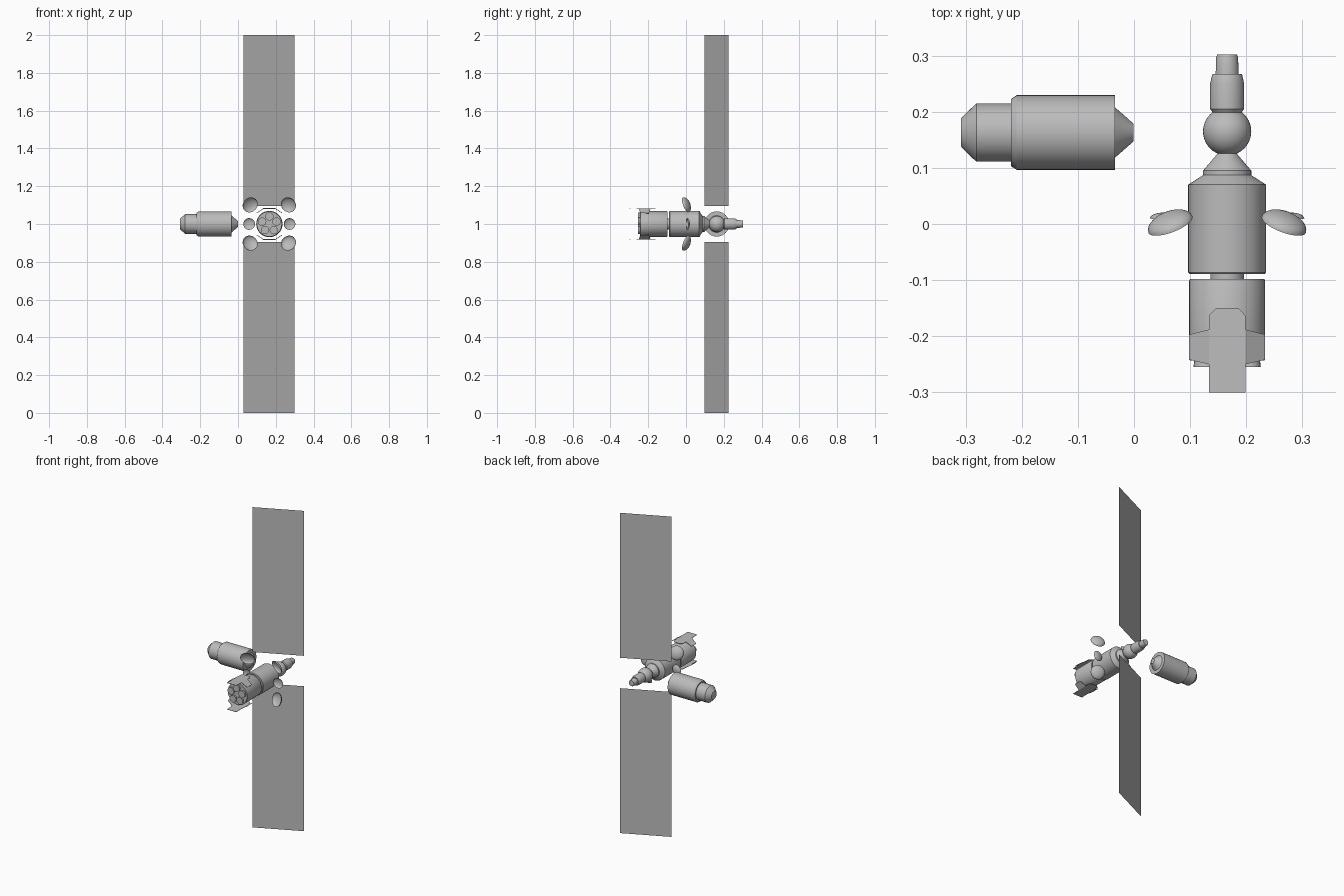
import bpy, bmesh, math
from mathutils import Vector

if "Cube" in bpy.data.objects:
    bpy.data.objects.remove(bpy.data.objects["Cube"])

grey = bpy.data.materials.new("satin grey")
grey.diffuse_color = (0.5, 0.5, 0.5, 1)
grey.use_nodes = True
grey.node_tree.nodes["Principled BSDF"].inputs["Base Color"].default_value = grey.diffuse_color
CX, CZ = 0.166, 1.0          # station axis


def finish(name, bm, smooth=True):
    me = bpy.data.meshes.new(name)
    bm.to_mesh(me)
    bm.free()
    me.materials.append(grey)
    ob = bpy.data.objects.new(name, me)
    bpy.context.collection.objects.link(ob)
    if smooth:
        bpy.ops.object.select_all(action='DESELECT')
        ob.select_set(True)
        bpy.context.view_layer.objects.active = ob
        bpy.ops.object.shade_smooth_by_angle(angle=math.radians(30))
    return ob


def lathe(name, profile, origin, axis, seg=40, caps=True):
    """Revolve (distance along axis, radius) points around an axis."""
    bm = bmesh.new()
    q = Vector(axis).to_track_quat('Z', 'Y')
    o = Vector(origin)
    rings = []
    for d, r in profile:
        ring = []
        for i in range(seg):
            a = 2 * math.pi * i / seg
            ring.append(bm.verts.new(o + q @ Vector((r * math.cos(a), r * math.sin(a), d))))
        rings.append(ring)
    for a, b in zip(rings, rings[1:]):
        for i in range(seg):
            j = (i + 1) % seg
            bm.faces.new((a[i], a[j], b[j], b[i]))
    if caps:
        bm.faces.new(rings[0][::-1])
        bm.faces.new(rings[-1])
    bmesh.ops.remove_doubles(bm, verts=bm.verts, dist=1e-5)
    bmesh.ops.recalc_face_normals(bm, faces=bm.faces)
    return finish(name, bm)


Y, X = (0, 1, 0), (1, 0, 0)
core = (CX, 0, CZ)

# Main body: rear drum, middle drum with stepped cone
lathe("engine_drum", [(-.243, .066), (-.241, .0677), (-.101, .0677), (-.098, .066)], core, Y)
lathe("middle_drum", [(-.089, .067), (-.086, .0695), (.07, .0695), (.087, .043),
                      (.095, .043), (.128, .015)], core, Y)
lathe("drum_connector", [(-.1, .03), (-.087, .03)], core, Y)

# Ball joint and stepped nose
ball = [(.165 - .043 * math.cos(math.pi * i / 20), max(.043 * math.sin(math.pi * i / 20), 1e-7))
        for i in range(21)]
lathe("ball_joint", ball, core, Y, caps=False)
lathe("nose_section", [(.199, .026), (.205, .0303), (.25, .0303), (.265, .027), (.267, .026),
                       (.267, .0205), (.297, .0195), (.302, .0175)], core, Y)

# Ring of engine bells
for k in range(5):
    a = math.pi / 2 + k * 2 * math.pi / 5
    pos = (CX + .04 * math.cos(a), 0, CZ + .04 * math.sin(a))
    lathe("engine_bell", [(-.255, .022), (-.243, .0205)], pos, Y, seg=20)

# Free-flying capsule along x
lathe("capsule", [(-.308, .025), (-.306, .028), (-.281, .052), (-.219, .052), (-.219, .06),
                  (-.209, .0665), (-.034, .0665), (-.034, .045), (-.001, .016)],
      (0, .163, CZ), X)


# Bowl dishes, open side forward
def dish(name, pos, normal, r, depth):
    pts = [(-depth * math.cos(t), max(r * math.sin(t), 1e-7))
           for t in (math.pi / 2 * i / 8 for i in range(9))]
    lathe(name, pts, pos, normal, seg=28, caps=False)


for sx in (-1, 1):
    for sz in (-1, 1):
        dish("corner_dish", (CX + sx * .101, -.001, CZ + sz * .101),
             (-sx * .38, -1, -sz * .38), .042, .021)
    dish("side_dish", (CX + sx * .107, .006, CZ), (sx * .12, -1, 0), .031, .014)

# Bent shield plates above and below the engine drum
for s in (-1, 1):
    bm = bmesh.new()

    def vert(x, y, drop=0):
        return bm.verts.new((CX + x, y, CZ + s * (.0765 - .02 * y - drop)))

    edges = {}
    for sx in (-1, 1):
        w = sx * .0325
        edges[sx] = [vert(w, -.3), vert(w, -.25), vert(w, -.188), vert(w, -.163), vert(sx * .02, -.15)]
        bm.faces.new((edges[sx][1], vert(sx * .067, -.242, .023),
                      vert(sx * .067, -.197, .023), edges[sx][2]))
    bm.faces.new(edges[-1] + edges[1][::-1])
    bmesh.ops.recalc_face_normals(bm, faces=bm.faces)
    plate = finish("upper_shield" if s > 0 else "lower_shield", bm, False)
    mod = plate.modifiers.new("thickness", 'SOLIDIFY')
    mod.thickness = .002
    mod.offset = 0

# Long solar panels turned about the vertical axis
for name, z0, z1 in (("lower_panel", 0, .905), ("upper_panel", 1.095, 2)):
    bm = bmesh.new()
    bm.faces.new([bm.verts.new(p) for p in ((.03, .099, z0), (.299, .225, z0),
                                            (.299, .225, z1), (.03, .099, z1))])
    finish(name, bm, False)
